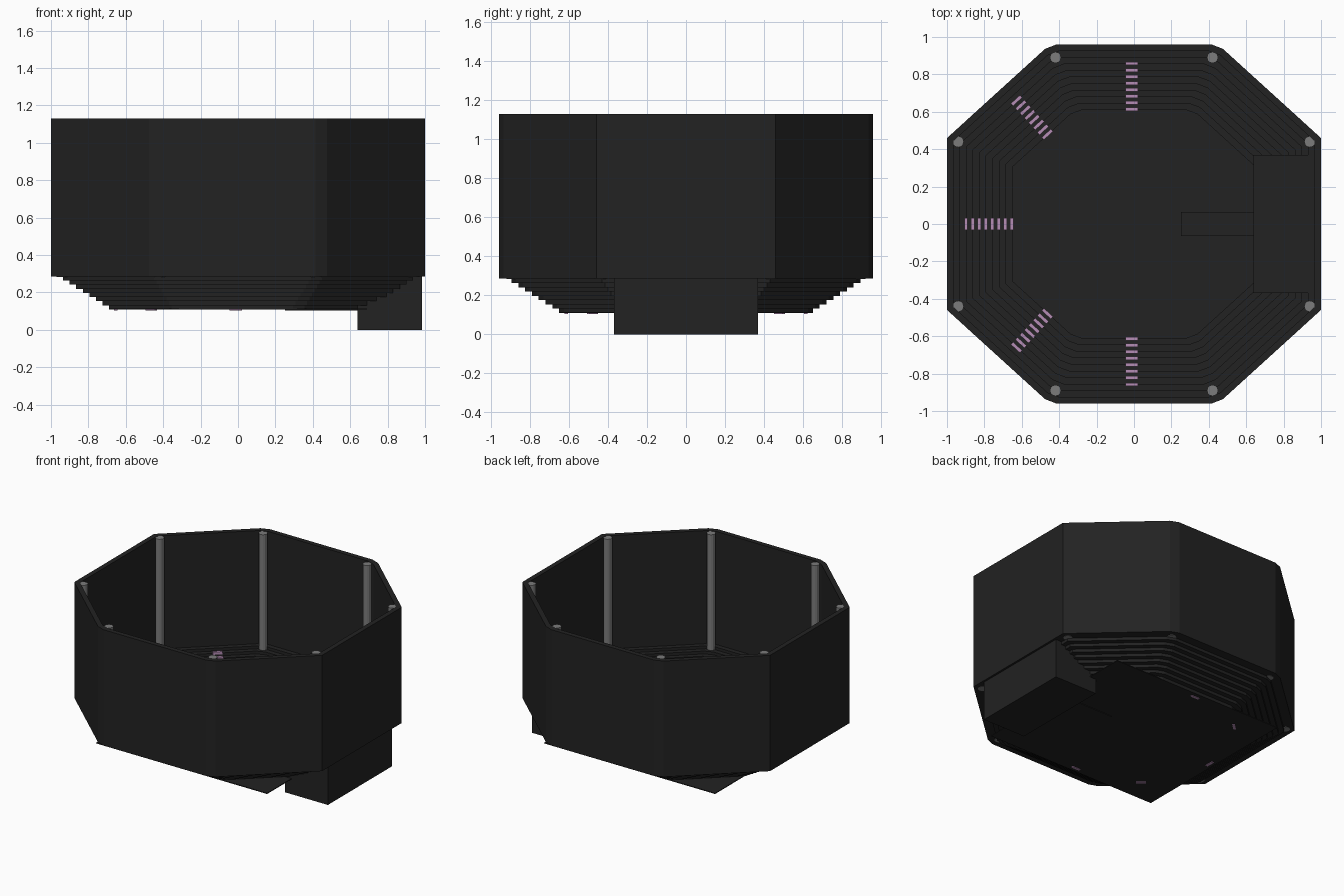
import bpy, bmesh, math
from mathutils import Vector, Matrix

cube = bpy.data.objects.get("Cube")
if cube:
    bpy.data.objects.remove(cube, do_unlink=True)


def material(name, rgb):
    m = bpy.data.materials.new(name)
    m.use_nodes = True
    m.diffuse_color = (*rgb, 1)
    bsdf = m.node_tree.nodes["Principled BSDF"]
    bsdf.inputs["Base Color"].default_value = (*rgb, 1)
    bsdf.inputs["Roughness"].default_value = 0.8
    return m


BLACK = material("matte black", (0.016, 0.016, 0.016))
GREY = material("mid grey", (0.2, 0.2, 0.2))
PINK = material("dusty pink", (0.47, 0.27, 0.47))

HALF_X, HALF_Y, RIM, LIP = 1.0, 0.96, 1.13, 0.285
DIAG = Vector((0.673, 0.74))      # normal of the slanted sides
DIAG_DIST = 1.013
TREAD = 0.035


def finish(name, bm, mat):
    bmesh.ops.recalc_face_normals(bm, faces=bm.faces)
    mesh = bpy.data.meshes.new(name)
    bm.to_mesh(mesh)
    bm.free()
    mesh.materials.append(mat)
    obj = bpy.data.objects.new(name, mesh)
    bpy.context.collection.objects.link(obj)
    return obj


def ring(inset):
    """Octagon inset by a distance, with the front and back corners clipped."""
    hx, hy, c = HALF_X - inset, HALF_Y - inset, DIAG_DIST - inset
    corner_x = (c - DIAG.y * hy) / DIAG.x
    corner_y = (c - DIAG.x * hx) / DIAG.y
    slope = Vector((DIAG.y, -DIAG.x)) * 0.035
    quarter = [(hx, corner_y), (corner_x + slope.x, hy + slope.y), (corner_x - 0.035, hy)]
    mirrored = [(-x, y) for x, y in reversed(quarter)]
    half = quarter + mirrored
    return half + [(-x, -y) for x, y in half]


def add_box(bm, lo, hi, turn=0.0):
    lo, hi = Vector(lo), Vector(hi)
    mat = (Matrix.Translation((lo + hi) / 2) @ Matrix.Rotation(turn, 4, "Z")
           @ Matrix.Diagonal((*(hi - lo), 1)))
    bmesh.ops.create_cube(bm, size=1, matrix=mat)


def box(name, lo, hi, mat):
    bm = bmesh.new()
    add_box(bm, lo, hi)
    return finish(name, bm, mat)


# Octagonal tub: one section, from the inner floor over the rim to the underside
inner_drop = 0.0206
section = []
for i in reversed(range(9)):
    d = 0.07 + TREAD * i
    section += [(d, LIP + 0.02 - inner_drop * (i + 1)), (d, LIP + 0.02 - inner_drop * i)]
section += [(TREAD, LIP + 0.02), (TREAD, RIM), (0, RIM), (0, LIP)]
for i in range(8):
    d = 0.065 + TREAD * i
    section += [(d, LIP - 0.022 * i), (d, LIP - 0.022 * (i + 1))]

bm = bmesh.new()
loops = [[bm.verts.new((x, y, z)) for x, y in ring(d)] for d, z in section]
for a, b in zip(loops, loops[1:]):
    n = len(a)
    for k in range(n):
        bm.faces.new((a[k], a[(k + 1) % n], b[(k + 1) % n], b[k]))
bm.faces.new(loops[0])
bm.faces.new(loops[-1])
finish("stepped_tub", bm, BLACK)

# Base plate, equipment box and floor channel
box("base_plate", (-0.69, -0.65, 0.108), (0.69, 0.65, 0.114), BLACK)
box("side_box", (0.64, -0.37, 0), (0.985, 0.37, LIP + 0.021), BLACK)
box("floor_channel", (0.25, -0.065, 0.104), (0.65, 0.065, 0.128), BLACK)

# Corner posts inside the wall
bm = bmesh.new()
for px, py in ((0.42, 0.89), (0.94, 0.44)):
    for sx in (-1, 1):
        for sy in (-1, 1):
            place = Matrix.Translation((sx * px, sy * py, (LIP + RIM) / 2 - 0.002))
            bmesh.ops.create_cone(bm, cap_ends=True, segments=12, radius1=0.03,
                                  radius2=0.03, depth=RIM - LIP, matrix=place)
posts = finish("corner_posts", bm, GREY)

# Rows of light strips on the step edges: outward normal, wall distance, sideways shift
rows = [((-1, 0), HALF_X, 0.0), ((0, 1), HALF_Y, 0.012), ((0, -1), HALF_Y, -0.012),
        ((-DIAG.x, DIAG.y), DIAG_DIST, 0.02), ((-DIAG.x, -DIAG.y), DIAG_DIST, -0.02)]
bm = bmesh.new()
for normal, dist, shift in rows:
    out = Vector(normal).normalized()
    side = Vector((-out.y, out.x))
    turn = math.atan2(out.y, out.x)
    for i in range(8):
        p = out * (dist - 0.102 - TREAD * i) + side * shift
        top = LIP + 0.032 - inner_drop * (i + 1)
        low = top - 0.02 if i < 7 else 0.104
        add_box(bm, (p.x - 0.009, p.y - 0.033, low), (p.x + 0.009, p.y + 0.033, top), turn)
finish("step_lights", bm, PINK)
